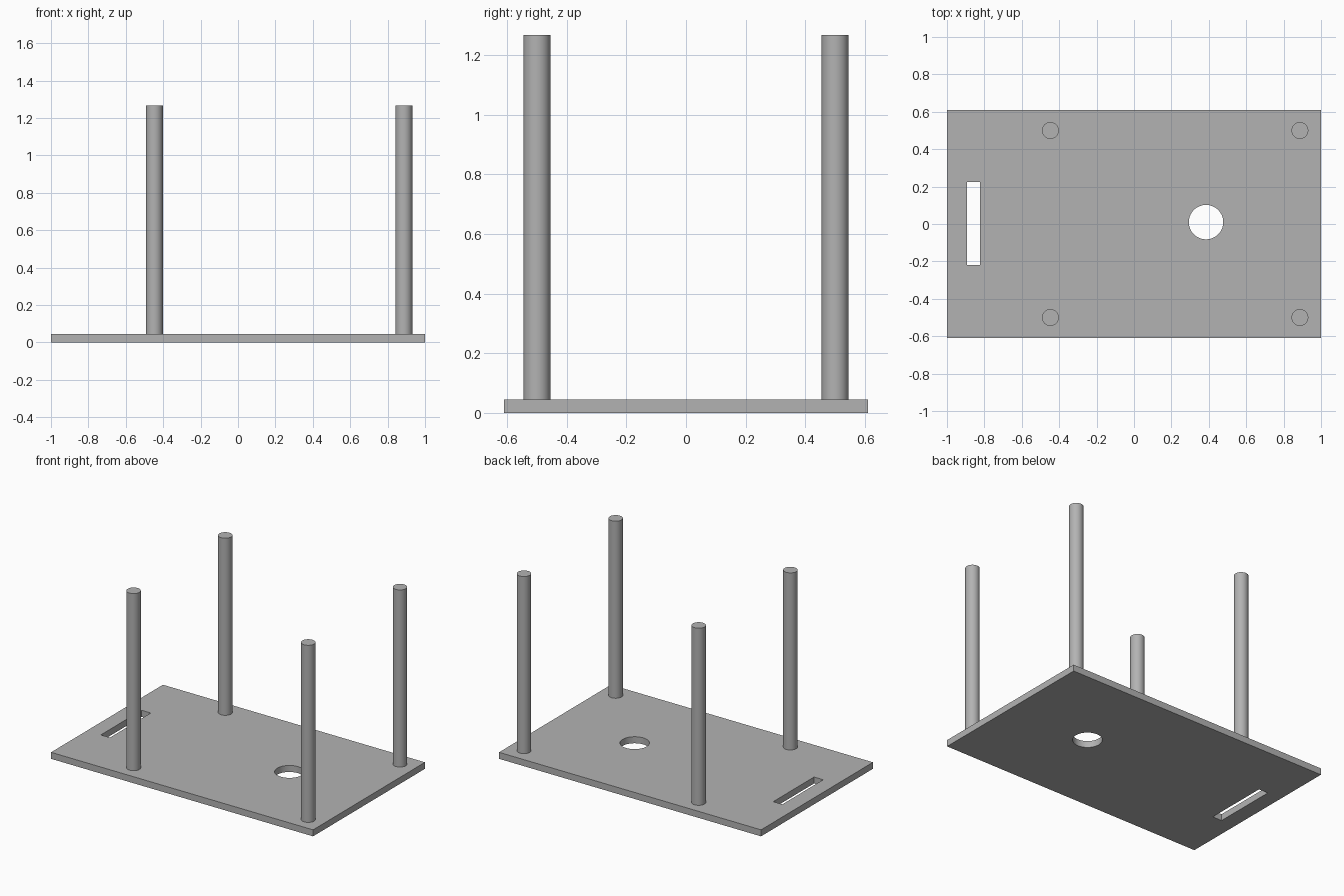
import bpy

cube = bpy.data.objects.get("Cube")
if cube:
    bpy.data.objects.remove(cube, do_unlink=True)

PLATE_T = 0.045
TOP = 1.267
POST_R = 0.045

grey = bpy.data.materials.new("plain grey")
grey.use_nodes = True
colour = (0.45, 0.45, 0.45, 1)
grey.diffuse_color = colour
grey.node_tree.nodes["Principled BSDF"].inputs["Base Color"].default_value = colour


def box(name, centre, size):
    bpy.ops.mesh.primitive_cube_add(size=1, location=centre)
    ob = bpy.context.object
    ob.name = name
    ob.scale = size
    bpy.ops.object.transform_apply(location=False, rotation=False, scale=True)
    ob.data.materials.append(grey)
    return ob


def cylinder(name, x, y, z0, z1, radius):
    bpy.ops.mesh.primitive_cylinder_add(
        vertices=64, radius=radius, depth=z1 - z0, location=(x, y, (z0 + z1) / 2))
    ob = bpy.context.object
    ob.name = name
    ob.data.materials.append(grey)
    bpy.ops.object.shade_smooth_by_angle()
    return ob


# Base plate
plate = box("base_plate", (0, 0, PLATE_T / 2), (2, 1.22, PLATE_T))

# Round hole and slot cut through the plate
hole = cylinder("hole_cutter", 0.385, 0.01, -0.1, 0.2, 0.092)
slot = box("slot_cutter", (-0.858, 0.002, 0), (0.07, 0.445, 0.4))
bpy.context.view_layer.objects.active = plate
for cutter in (hole, slot):
    mod = plate.modifiers.new(cutter.name, "BOOLEAN")
    mod.operation = "DIFFERENCE"
    mod.solver = "EXACT"
    mod.object = cutter
    bpy.ops.object.modifier_apply(modifier=mod.name)
    bpy.data.objects.remove(cutter, do_unlink=True)

# Four upright posts
for end, x in (("right", -0.447), ("left", 0.887)):
    for side, y in (("front", -0.5), ("back", 0.5)):
        cylinder(f"{side}_{end}_post", x, y, PLATE_T, TOP, POST_R)
